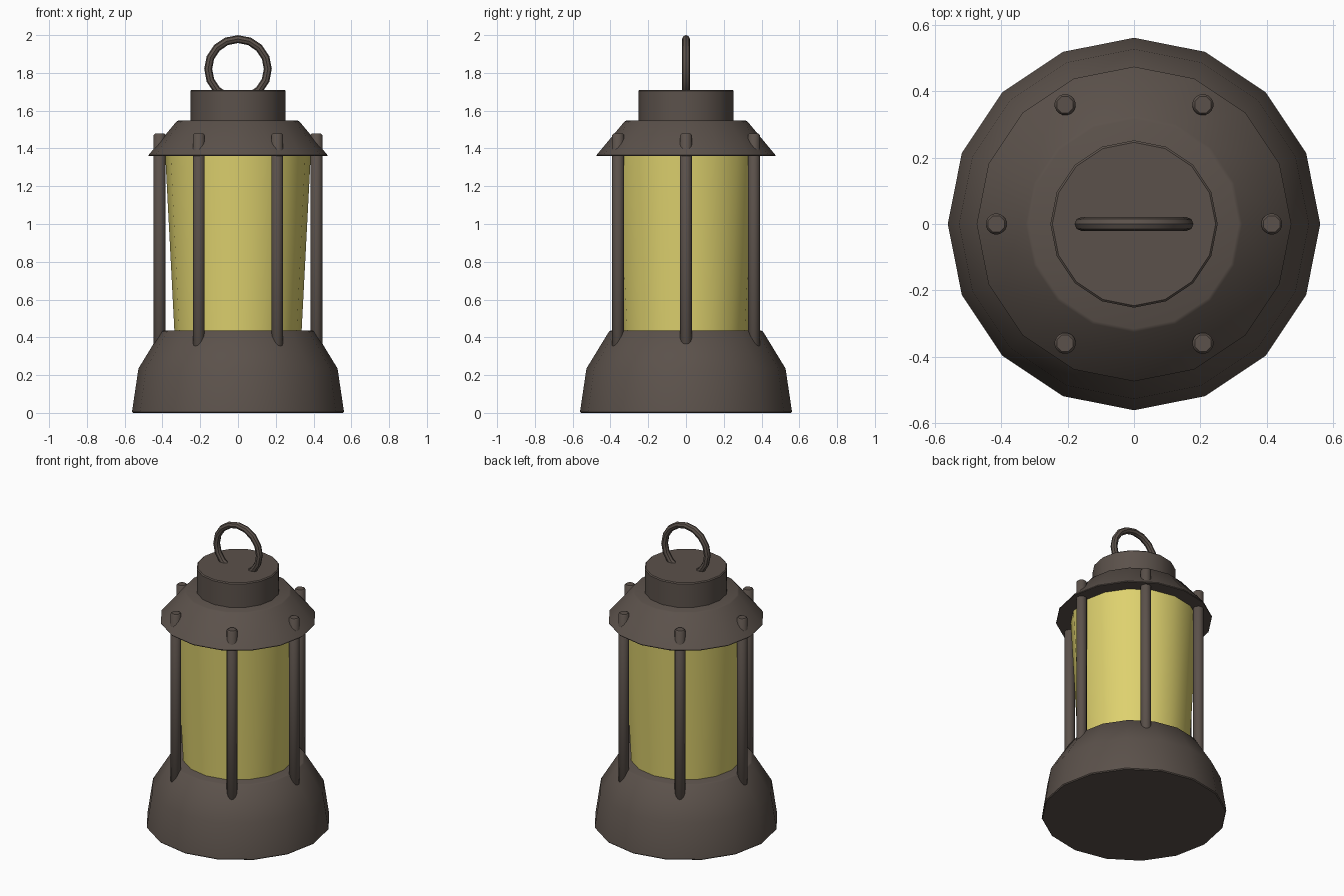
import bpy
import bmesh
from math import sin, cos, pi, radians

cube = bpy.data.objects.get("Cube")
if cube:
    bpy.data.objects.remove(cube, do_unlink=True)


def make_material(name, rgb):
    mat = bpy.data.materials.new(name)
    mat.use_nodes = True
    mat.diffuse_color = (*rgb, 1)
    bsdf = mat.node_tree.nodes["Principled BSDF"]
    bsdf.inputs["Base Color"].default_value = (*rgb, 1)
    bsdf.inputs["Roughness"].default_value = 0.7
    return mat


METAL = make_material("dark bronze", (0.105, 0.083, 0.07))
GLASS = make_material("warm yellow glass", (0.73, 0.64, 0.157))


def shade(obj, mat):
    obj.data.materials.append(mat)
    bpy.ops.object.select_all(action="DESELECT")
    obj.select_set(True)
    bpy.context.view_layer.objects.active = obj
    bpy.ops.object.shade_smooth_by_angle(angle=radians(40))


def lathe(name, profile, mat, sides=16, centre=(0, 0), turn=0.0, bevel=0.006):
    """Closed solid from (radius, height) pairs, with softened hard edges."""
    bm = bmesh.new()
    rings = []
    for r, z in profile:
        angles = [turn + 2 * pi * i / sides for i in range(sides)]
        rings.append([bm.verts.new((r * cos(a), r * sin(a), z)) for a in angles])
    for low, high in zip(rings, rings[1:]):
        for i in range(sides):
            j = (i + 1) % sides
            bm.faces.new((low[i], low[j], high[j], high[i]))
    bm.faces.new(rings[0][::-1])
    bm.faces.new(rings[-1])
    bm.normal_update()
    if bevel:
        hard = [e for e in bm.edges if e.calc_face_angle(0) > radians(35)]
        bmesh.ops.bevel(bm, geom=hard, offset=bevel, segments=1,
                        affect="EDGES", profile=0.5)
    mesh = bpy.data.meshes.new(name)
    bm.to_mesh(mesh)
    bm.free()
    obj = bpy.data.objects.new(name, mesh)
    obj.location = (*centre, 0)
    bpy.context.collection.objects.link(obj)
    shade(obj, mat)
    return obj


# Body stack
lathe("base", [(0.562, 0), (0.527, 0.235), (0.405, 0.435)], METAL)
lathe("glass", [(0.335, 0.40), (0.387, 1.40)], GLASS, bevel=0)
lathe("roof", [(0.478, 1.36), (0.322, 1.547)], METAL)
lathe("cap", [(0.252, 1.50), (0.252, 1.71)], METAL)

# Six guard bars
for k in range(6):
    a = k * pi / 3
    lathe(f"guard_bar_{k + 1}", [(0.034, 0.30), (0.034, 1.478)], METAL, sides=8,
          centre=(0.415 * cos(a), 0.415 * sin(a)), turn=pi / 8, bevel=0.007)

# Carrying ring
bpy.ops.mesh.primitive_torus_add(major_radius=0.158, minor_radius=0.021,
                                 major_segments=16, minor_segments=8,
                                 location=(0, 0, 1.821), rotation=(pi / 2, 0, 0))
ring = bpy.context.object
ring.name = "carrying_ring"
shade(ring, METAL)
